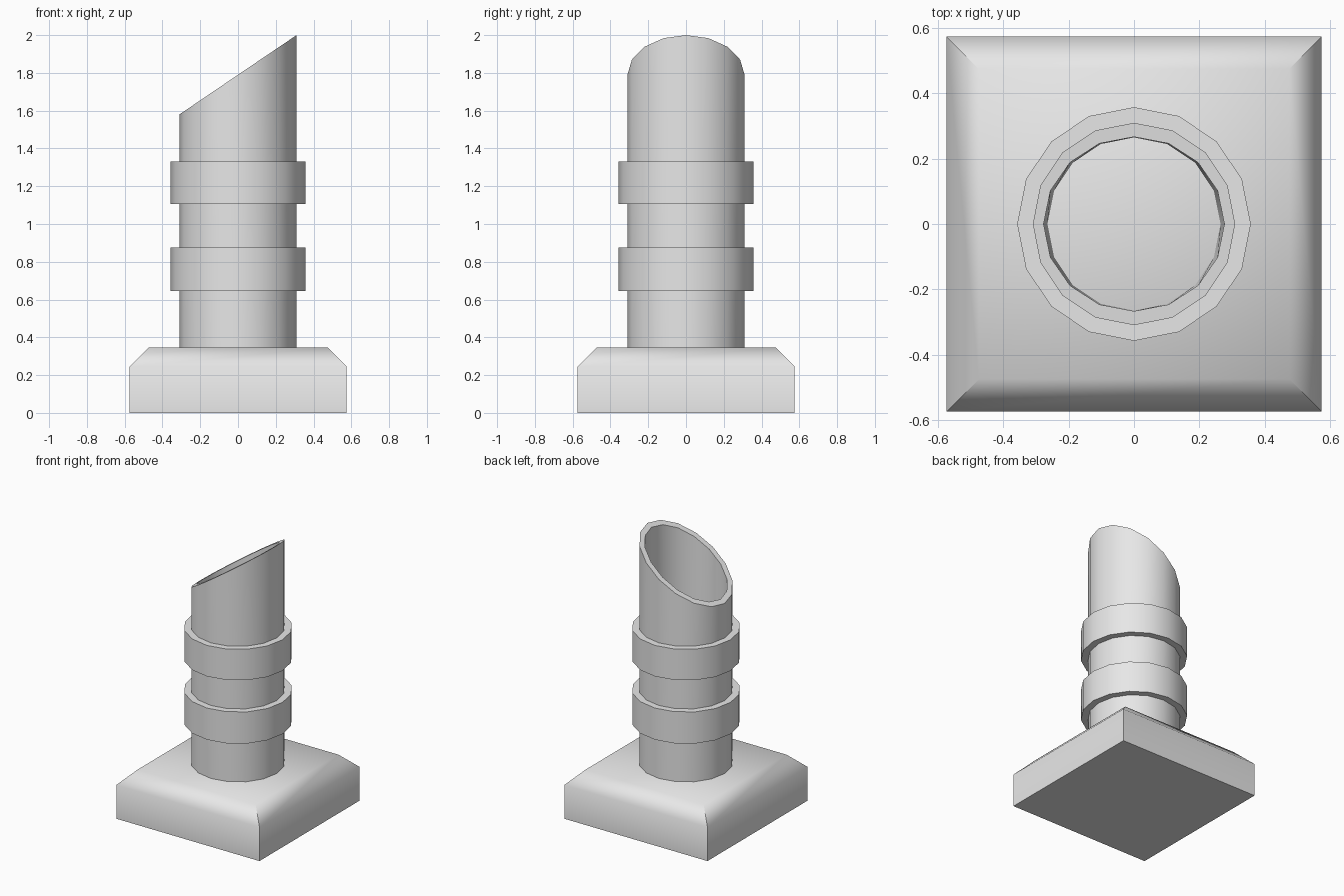
import bpy, bmesh
from math import cos, sin, tau, radians

if "Cube" in bpy.data.objects:
    bpy.data.objects.remove(bpy.data.objects["Cube"])

SIDES = 16
BASE_TOP = 0.345

grey = bpy.data.materials.new("light_grey")
grey.use_nodes = True
grey.diffuse_color = (0.8, 0.8, 0.8, 1)
grey.node_tree.nodes["Principled BSDF"].inputs["Base Color"].default_value = (0.8, 0.8, 0.8, 1)


def finish(name, bm):
    """Turn a bmesh into a smooth object with sharp creases."""
    bmesh.ops.recalc_face_normals(bm, faces=bm.faces)
    mesh = bpy.data.meshes.new(name)
    bm.to_mesh(mesh)
    bm.free()
    mesh.materials.append(grey)
    obj = bpy.data.objects.new(name, mesh)
    bpy.context.collection.objects.link(obj)
    bpy.ops.object.select_all(action="DESELECT")
    obj.select_set(True)
    bpy.context.view_layer.objects.active = obj
    bpy.ops.object.shade_smooth_by_angle(angle=radians(50))
    return obj


def loft(bm, loops, closed=False):
    """Bridge successive loops of vertices with quads."""
    rings = [[bm.verts.new(p) for p in loop] for loop in loops]
    pairs = list(zip(rings, rings[1:]))
    if closed:
        pairs.append((rings[-1], rings[0]))
    for a, b in pairs:
        for i in range(len(a)):
            j = (i + 1) % len(a)
            bm.faces.new((a[i], a[j], b[j], b[i]))
    return rings


def ring(rx, ry, height):
    """Points round an ellipse; height gives z from x."""
    angles = [tau * i / SIDES for i in range(SIDES)]
    return [(rx * cos(a), ry * sin(a), height(rx * cos(a))) for a in angles]


def square(half, z):
    return [(x * half, y * half, z) for x, y in ((1, 1), (-1, 1), (-1, -1), (1, -1))]


def slanted(x):
    return 1.79 + 0.677 * x


def level(z):
    return lambda x: z


# Square base with chamfered upper edges
bm = bmesh.new()
rings = loft(bm, [square(0.575, 0), square(0.575, 0.245), square(0.475, BASE_TOP)])
bm.faces.new(rings[0])
bm.faces.new(rings[-1])
finish("base", bm)

# Hollow pipe with a slanted mouth
bm = bmesh.new()
loft(bm, [
    ring(0.31, 0.31, level(BASE_TOP)),
    ring(0.31, 0.31, slanted),
    ring(0.277, 0.267, slanted),
    ring(0.265, 0.265, level(BASE_TOP)),
], closed=True)
finish("pipe", bm)

# Two raised collars
for name, low, high in (("lower_collar", 0.645, 0.875), ("upper_collar", 1.105, 1.33)):
    bm = bmesh.new()
    loft(bm, [
        ring(0.358, 0.358, level(low)),
        ring(0.358, 0.358, level(high)),
        ring(0.305, 0.305, level(high)),
        ring(0.305, 0.305, level(low)),
    ], closed=True)
    finish(name, bm)
